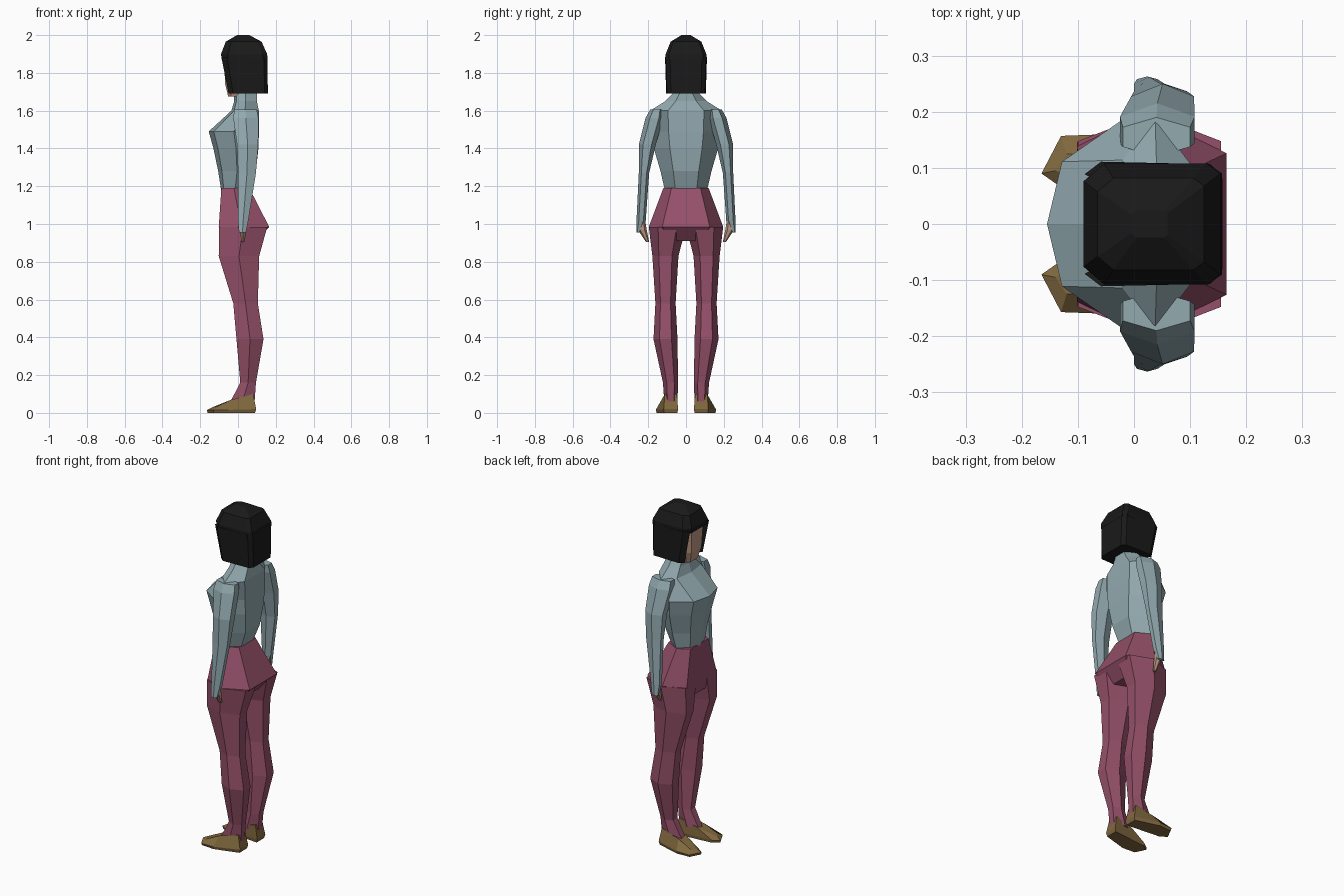
import bpy, bmesh

def material(name, rgb):
    m = bpy.data.materials.new(name)
    m.diffuse_color = (*rgb, 1)
    return m

BLUE = material("blue cloth", (0.29, 0.40, 0.43))
PINK = material("pink cloth", (0.30, 0.08, 0.14))
TAN = material("tan leather", (0.22, 0.14, 0.05))
BLACK = material("black hair", (0.010, 0.010, 0.010))
SKIN = material("skin", (0.52, 0.31, 0.22))

# Cross-section outlines in unit (x, y) coordinates
HEX = [(0, .25), (0, .75), (.5, 1), (1, .75), (1, .25), (.5, 0)]
CHEST = [(0, .5), (.1, .8), (.5, 1), (1, .75), (1, .25), (.5, 0), (.1, .2)]
HIP = [(0, .15), (0, .85), (.45, 1), (1, .82), (1, .18), (.45, 0)]
BOX = [(.15, .02), (0, .16), (0, .84), (.15, .98), (.9, .98), (1, .9), (1, .1), (.9, .02)]
# Outline with a notch at the front for the face
BOB = [(.12, 0), (0, .1), (.16, .2), (.16, .8), (0, .9), (.12, 1), (.92, .98), (1, .88), (1, .12), (.92, .02)]


def loft(name, rings, mat, mirror=False):
    """Skin a list of point rings and cap both ends, optionally for both sides."""
    for side in ((1, -1) if mirror else (1,)):
        bm = bmesh.new()
        vs = [[bm.verts.new((x, y * side, z)) for x, y, z in r] for r in rings]
        n = len(vs[0])
        for a, b in zip(vs, vs[1:]):
            for i in range(n):
                j = (i + 1) % n
                bm.faces.new((a[i], a[j], b[j], b[i]))
        bm.faces.new(vs[0])
        bm.faces.new(vs[-1])
        bmesh.ops.recalc_face_normals(bm, faces=bm.faces)
        label = name if not mirror else name + ("_right" if side > 0 else "_left")
        me = bpy.data.meshes.new(label)
        bm.to_mesh(me)
        bm.free()
        me.materials.append(mat)
        bpy.context.collection.objects.link(bpy.data.objects.new(label, me))


def sections(outline, table):
    """Scale an outline into boxes given as z, x0, x1, y0, y1."""
    return [[(x0 + u * (x1 - x0), y0 + v * (y1 - y0), z) for u, v in outline]
            for z, x0, x1, y0, y1 in table]


# Top: torso with high collar
loft("torso", sections(CHEST, [
    (1.17, -.088, .055, -.11, .11), (1.28, -.105, .095, -.135, .135),
    (1.40, -.13, .108, -.17, .17), (1.49, -.155, .111, -.185, .185),
    (1.60, -.035, .11, -.19, .19), (1.65, -.02, .10, -.11, .11),
    (1.70, -.02, .10, -.06, .06)]), BLUE)

# Sleeves and hands
loft("sleeve", sections(HEX, [
    (1.605, -.02, .10, .12, .19), (1.56, -.025, .108, .12, .215),
    (1.42, -.005, .107, .16, .25), (1.27, .0, .095, .195, .25),
    (1.02, .0, .055, .213, .262), (.955, .005, .042, .243, .263)]), BLUE, True)
loft("hand", sections(HEX, [
    (1.04, .012, .045, .22, .25), (.97, .010, .045, .208, .255),
    (.905, .018, .034, .195, .212)]), SKIN, True)

# Trousers: hips and legs
loft("hips", sections(HIP, [
    (1.19, -.088, .06, -.12, .12), (.985, -.102, .165, -.197, .197),
    (.91, -.09, .10, -.12, .12)]), PINK)
loft("leg", sections(HEX, [
    (.985, -.10, .155, .0, .197), (.83, -.102, .112, .04, .178),
    (.58, -.025, .105, .055, .162), (.39, -.008, .135, .045, .172),
    (.16, .012, .095, .042, .122), (.06, -.04, .088, .045, .115)]), PINK, True)

# Shoes, toes turned slightly out
loft("shoe", [
    [(-.16, .09, 0), (-.13, .15, 0), (-.05, .155, 0), (.09, .115, 0), (.09, .045, 0), (-.12, .065, 0)],
    [(-.165, .09, .014), (-.13, .157, .014), (-.05, .16, .016), (.096, .118, .02), (.096, .042, .02), (-.125, .062, .016)],
    [(-.14, .095, .028), (-.12, .125, .03), (-.035, .12, .07), (.08, .112, .10), (.08, .048, .10), (-.035, .055, .07)],
], TAN, True)

# Head inside the hair, face showing at the front
loft("head", sections(BOX, [
    (1.675, -.052, .06, -.05, .05), (1.74, -.068, .09, -.07, .07),
    (1.90, -.076, .10, -.08, .08)]), SKIN)

# Bobbed hair: notched sides, fringe and faceted crown
loft("hair_sides", sections(BOB, [
    (1.69, -.05, .158, -.105, .105), (1.885, -.088, .156, -.111, .111)]), BLACK)
loft("hair_crown", sections(BOX, [
    (1.87, -.086, .157, -.112, .112), (1.90, -.09, .154, -.112, .112),
    (1.965, -.065, .125, -.085, .085), (2.0, -.005, .06, -.025, .025)]), BLACK)
